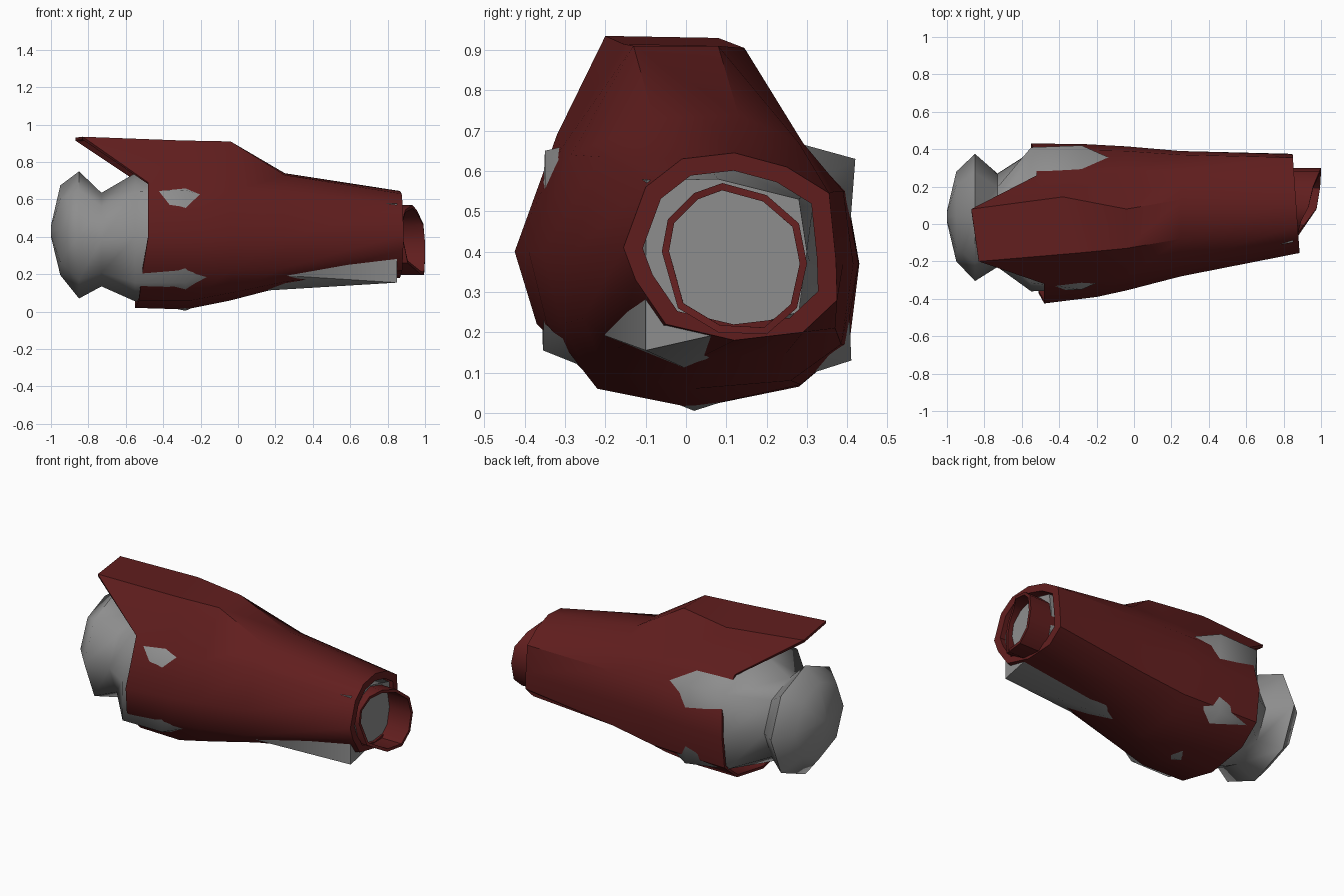
import bpy, bmesh, math

if "Cube" in bpy.data.objects:
    bpy.data.objects.remove(bpy.data.objects["Cube"])


def material(name, color):
    m = bpy.data.materials.new(name)
    m.diffuse_color = (*color, 1)
    m.use_nodes = True
    m.node_tree.nodes["Principled BSDF"].inputs["Base Color"].default_value = m.diffuse_color
    return m


red = material("dark_red", (.12, .013, .013))
grey = material("mid_grey", (.27, .27, .27))


def loft(name, rings, mat, cap=False, thickness=0, angle=30):
    """Skin a list of rings of (x, y, z) points that all have the same count."""
    bm = bmesh.new()
    vr = [[bm.verts.new(p) for p in r] for r in rings]
    n = len(vr[0])
    for a, b in zip(vr, vr[1:]):
        for i in range(n):
            j = (i + 1) % n
            bm.faces.new((a[i], a[j], b[j], b[i]))
    if cap:
        bm.faces.new(vr[0])
        bm.faces.new(vr[-1])
    bmesh.ops.recalc_face_normals(bm, faces=bm.faces)
    # make sure the skin faces away from the long axis
    bm.normal_update()
    outward = 0
    for f in bm.faces:
        c = f.calc_center_median()
        outward += (f.normal.y * (c.y - .05) + f.normal.z * (c.z - .4)) * f.calc_area()
    if outward < 0:
        bmesh.ops.reverse_faces(bm, faces=bm.faces)
    me = bpy.data.meshes.new(name)
    bm.to_mesh(me)
    bm.free()
    me.materials.append(mat)
    ob = bpy.data.objects.new(name, me)
    bpy.context.collection.objects.link(ob)
    bpy.ops.object.select_all(action='DESELECT')
    ob.select_set(True)
    bpy.context.view_layer.objects.active = ob
    if thickness:
        m = ob.modifiers.new("wall", 'SOLIDIFY')
        m.thickness = thickness
        m.offset = -1
        bpy.ops.object.modifier_apply(modifier=m.name)
    bpy.ops.object.shade_smooth_by_angle(angle=math.radians(angle))
    return ob


def section(x, pts):
    return [(x, y, z) for y, z in pts]


def scaled(pts, s, cy, cz):
    return [(cy + (y - cy) * s, cz + (z - cz) * s) for y, z in pts]


def octagon(x, r, cy, cz):
    a = [math.radians(135 - 45 * i) for i in range(8)]
    return [(x, cy + r * math.cos(t), cz + r * math.sin(t)) for t in a]


# Inner arm: rounded joint, neck, boxy forearm tapering to the wrist
box = [(-.35, .65), (.02, .74), (.42, .63), (.4, .37),
       (.41, .13), (.02, .005), (-.355, .155), (-.35, .4)]
elbow = [(-.315, .64), (.02, .74), (.41, .63), (.385, .37),
         (.37, .15), (.02, .055), (-.355, .155), (-.36, .4)]
wrist = [(-.097, .578), (.08, .58), (.28, .53), (.3, .4),
         (.28, .25), (.1, .2), (-.1, .155), (-.1, .38)]
loft("inner_arm", [
    octagon(-1.0, .03, .04, .43), octagon(-.95, .24, .04, .435),
    octagon(-.85, .34, .035, .41), octagon(-.73, .25, .02, .385),
    section(-.55, elbow), section(-.28, box),
    section(-.06, scaled(box, .75, .03, .385)),
    section(.85, wrist)], grey, cap=True, angle=75)

# Outer shell: points 2 and 3 form the swept-back top fin
rear = [(-.48, -.425, .4), (-.48, -.32, .69), (-.83, -.2, .935), (-.87, .08, .93),
        (-.52, .26, .69), (-.53, .4, .54), (-.55, .43, .37), (-.55, .405, .17),
        (-.55, .28, .065), (-.55, .02, .02), (-.53, -.21, .06), (-.51, -.37, .22)]
bulge = [(-.2, -.39, .4), (-.22, -.31, .655), (-.3, -.155, .915), (-.38, .145, .905),
         (-.28, .28, .68), (-.28, .395, .55), (-.28, .428, .37), (-.28, .395, .17),
         (-.28, .285, .07), (-.28, .02, .012), (-.25, -.22, .06), (-.22, -.345, .22)]
mid = section(-.04, [(-.355, .4), (-.285, .64), (-.13, .91), (.08, .91), (.29, .67),
              (.39, .55), (.415, .37), (.385, .17), (.26, .08), (.02, .06),
              (-.2, .1), (-.31, .22)])
fore = section(.25, [(-.28, .4), (-.21, .635), (-.08, .73), (.13, .74), (.28, .67),
               (.37, .55), (.39, .37), (.37, .21), (.25, .15), (.03, .135),
               (-.17, .16), (-.255, .235)])
cuff_yz = [(-.155, .41), (-.1, .56), (-.01, .63), (.12, .645), (.25, .61), (.355, .545),
           (.372, .38), (.375, .28), (.29, .2), (.12, .18), (-.05, .22), (-.125, .33)]
cuff = [(.885 - .07 * (y + .15), y, z) for y, z in cuff_yz]
# inner lip of the cuff, returning into the sleeve
lip_yz = scaled(cuff_yz, .82, .11, .4)
lip = [(.885 - .07 * (y + .15), y, z) for y, z in lip_yz]
loft("arm_shell", [rear, bulge, mid, fore, cuff], red, thickness=.016, angle=38)
loft("cuff_lip", [cuff, lip, section(.76, lip_yz)], red, angle=38)

# Wrist tube with a rim slanted towards the front and the top
tube = [(-.06, .4), (-.045, .48), (.02, .545), (.09, .57), (.2, .54), (.28, .47),
        (.3, .37), (.275, .26), (.2, .195), (.08, .2), (-.02, .26)]


def rim_x(y, z):
    return (.88 + .11 * min(1, (y + .06) / .16) + .01 * max(0, y - .1) / .2
            - .05 * max(0, (z - .45) / .12))


loft("wrist_tube", [section(.8, tube), [(rim_x(y, z), y, z) for y, z in tube]],
     red, thickness=.018, angle=40)
